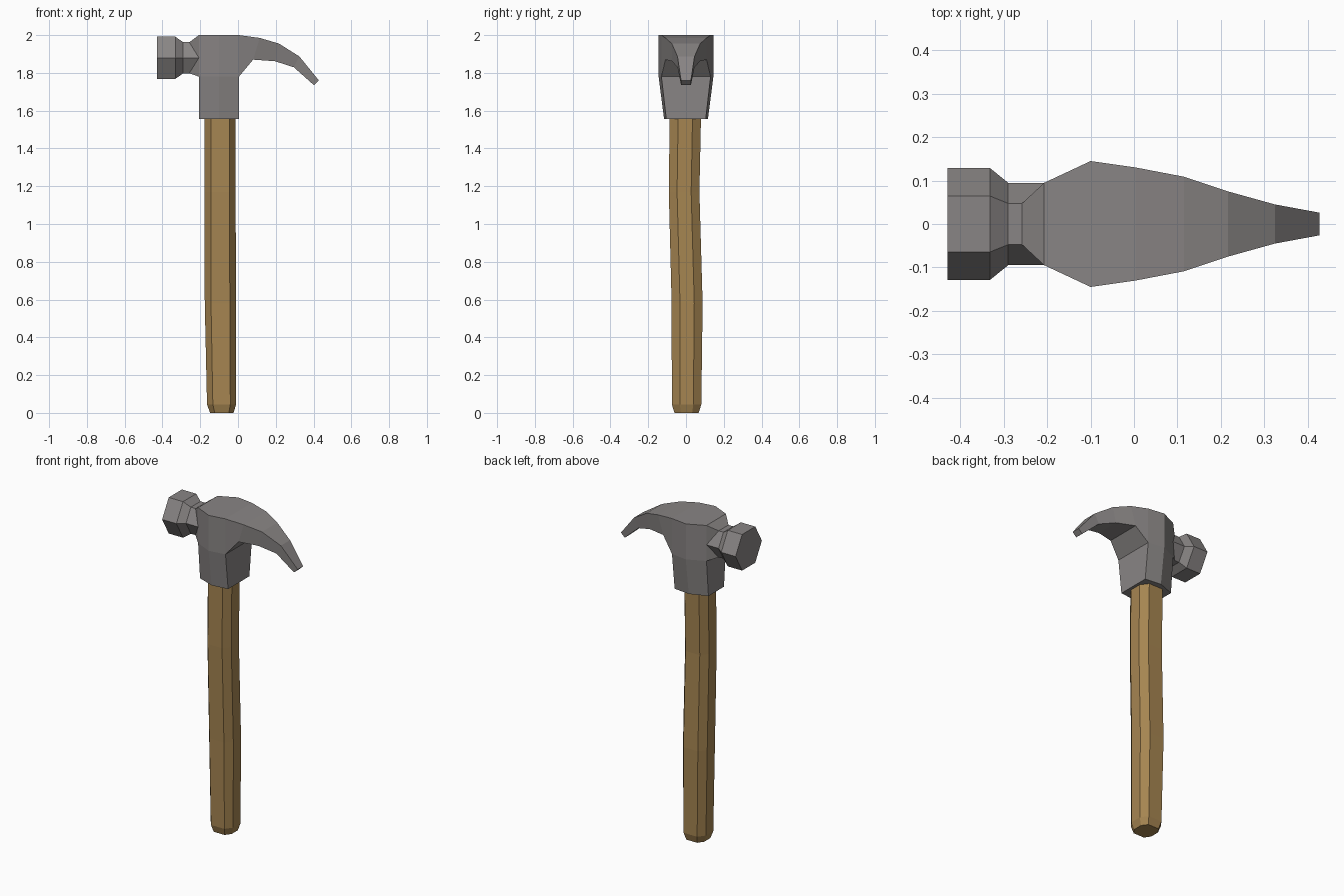
import bpy, bmesh, math

if "Cube" in bpy.data.objects:
    bpy.data.objects.remove(bpy.data.objects["Cube"])

def material(name, rgb):
    m = bpy.data.materials.new(name)
    m.diffuse_color = (*rgb, 1)
    m.use_nodes = True
    m.node_tree.nodes["Principled BSDF"].inputs["Base Color"].default_value = m.diffuse_color
    return m

steel = material("grey steel", (0.25, 0.235, 0.232))
wood = material("brown wood", (0.38, 0.235, 0.083))

def loft(bm, rings, cap_start=True, cap_end=True):
    """Skin a list of equal-length point rings."""
    vs = [[bm.verts.new(p) for p in r] for r in rings]
    n = len(rings[0])
    for a, b in zip(vs, vs[1:]):
        for i in range(n):
            j = (i + 1) % n
            bm.faces.new((a[i], a[j], b[j], b[i]))
    if cap_start:
        bm.faces.new(vs[0][::-1])
    if cap_end:
        bm.faces.new(vs[-1])
    return vs

def finish(bm, name, mat):
    bmesh.ops.remove_doubles(bm, verts=bm.verts, dist=0.0005)
    bmesh.ops.recalc_face_normals(bm, faces=bm.faces)
    me = bpy.data.meshes.new(name)
    bm.to_mesh(me)
    bm.free()
    me.materials.append(mat)
    ob = bpy.data.objects.new(name, me)
    bpy.context.collection.objects.link(ob)

# Handle: slightly wavy eight-sided shaft (z, centre x, centre y, half x, half y)
def octagon(z, cx, cy, hx, hy):
    a, b = hx * 0.6, hy * 0.46
    pts = [(hx, -b), (hx, b), (a, hy), (-a, hy), (-hx, b), (-hx, -b), (-a, -hy), (a, -hy)]
    return [(cx + x, cy + y, z) for x, y in pts]

sections = [(0, -0.086, 0.003, 0.062, 0.064), (0.045, -0.087, 0.003, 0.077, 0.078),
            (0.58, -0.093, 0.006, 0.083, 0.082), (1.17, -0.095, -0.010, 0.082, 0.081),
            (1.60, -0.095, -0.003, 0.082, 0.083)]
bm = bmesh.new()
loft(bm, [octagon(*s) for s in sections])
finish(bm, "handle", wood)

# Head top and claw: (top x, top z, bottom x, bottom z, half width)
stations = [(-0.207, 2.0, -0.207, 1.78, 0.095), (-0.10, 2.0, -0.10, 1.78, 0.145),
            (0.005, 2.0, 0.005, 1.78, 0.130), (0.115, 1.985, 0.08, 1.87, 0.109),
            (0.217, 1.955, 0.195, 1.862, 0.075), (0.325, 1.887, 0.295, 1.83, 0.045),
            (0.428, 1.76, 0.402, 1.735, 0.026)]
bm = bmesh.new()
loft(bm, [[(xt, -w, zt), (xt, w, zt), (xb, w, zb), (xb, -w, zb)]
          for xt, zt, xb, zb, w in stations], cap_start=False)

# Socket: six-sided collar tapering down around the handle
def collar(z, k):
    half = [(x, w * k) for x, _, _, _, w in stations[:3]]
    return [(x, -y, z) for x, y in half] + [(x, y, z) for x, y in reversed(half)]

loft(bm, [collar(1.78, 1), collar(1.555, 0.8)], cap_start=False)

# Striking face and neck: hexagonal rings
def hexagon(x, r, x_side=None):
    pts = []
    for i in range(6):
        t = math.radians(60 * i)
        px = x_side if x_side is not None and i % 3 == 0 else x
        pts.append((px, r * math.cos(t), 1.88 + r * math.sin(t)))
    return pts

neck = loft(bm, [hexagon(-0.43, 0.129), hexagon(-0.332, 0.129), hexagon(-0.29, 0.095),
                 hexagon(-0.258, 0.095, -0.207)], cap_end=False)[-1]

# Flare joining the neck to the head corners
corner = {(s, z): bm.verts.new((-0.207, s * 0.095, z)) for s in (1, -1) for z in (2.0, 1.78)}
for side, upper, lower, s in ((0, 1, 5, 1), (3, 2, 4, -1)):
    bm.faces.new((neck[side], neck[upper], corner[s, 2.0]))
    bm.faces.new((neck[side], neck[lower], corner[s, 1.78]))
bm.faces.new((neck[1], neck[2], corner[-1, 2.0], corner[1, 2.0]))
bm.faces.new((neck[5], neck[4], corner[-1, 1.78], corner[1, 1.78]))
finish(bm, "hammer_head", steel)
